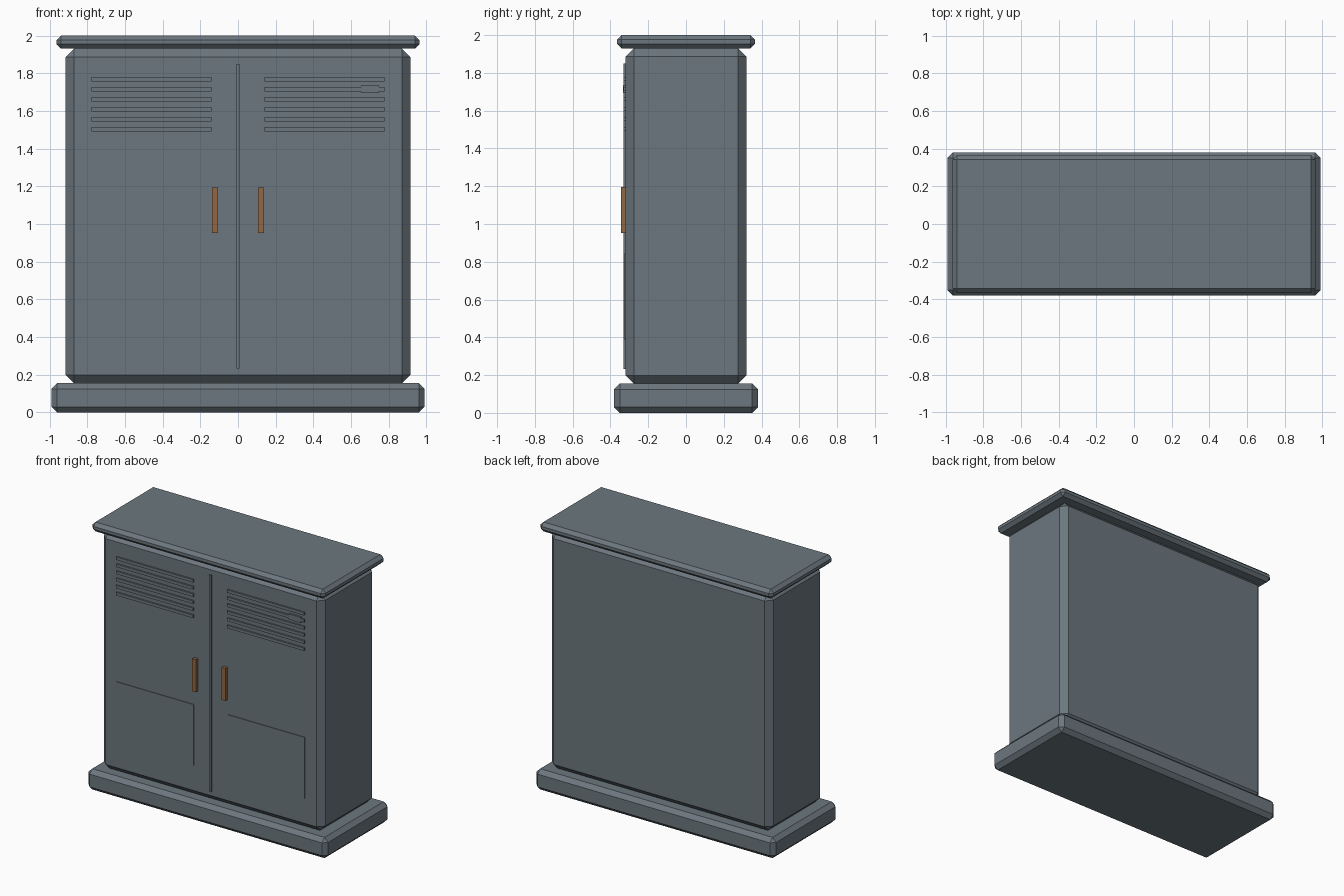
import bpy, bmesh

if "Cube" in bpy.data.objects:
    bpy.data.objects.remove(bpy.data.objects["Cube"])


def material(name, rgb):
    m = bpy.data.materials.new(name)
    m.diffuse_color = (*rgb, 1)
    m.use_nodes = True
    m.node_tree.nodes["Principled BSDF"].inputs["Base Color"].default_value = m.diffuse_color
    return m


GREY = material("blue_grey_metal", (0.150, 0.186, 0.210))
BROWN = material("brown_handle", (0.285, 0.135, 0.056))


def box(name, x, y, z, mat=GREY, bevel=0.0):
    """Flat-shaded box from (min, max) ranges, with optional chamfered edges."""
    bm = bmesh.new()
    bmesh.ops.create_cube(bm, size=1)
    for v in bm.verts:
        v.co = [(r[0] + r[1]) / 2 + c * (r[1] - r[0]) for c, r in zip(v.co, (x, y, z))]
    if bevel:
        bmesh.ops.bevel(bm, geom=bm.edges[:], offset=bevel, segments=1,
                        profile=0.5, affect='EDGES')
    me = bpy.data.meshes.new(name)
    bm.to_mesh(me)
    bm.free()
    me.materials.append(mat)
    ob = bpy.data.objects.new(name, me)
    bpy.context.collection.objects.link(ob)
    return ob


# Plinth, cabinet body and overhanging lid
box("plinth", (-0.99, 0.99), (-0.38, 0.38), (0, 0.155), bevel=0.03)
box("cabinet_body", (-0.915, 0.915), (-0.32, 0.32), (0.155, 1.93), bevel=0.044)
box("lid", (-0.963, 0.963), (-0.365, 0.365), (1.93, 2.0), bevel=0.024)

# Strip between the doors
box("door_seam", (-0.008, 0.008), (-0.331, -0.31), (0.232, 1.85))

# Door details, one set per side
for side, s in (("left", -1), ("right", 1)):
    door_x = sorted((s * 0.14, s * 0.777))
    for i in range(6):
        zc = 1.768 - i * 0.053
        box(f"{side}_vent_slat_{i + 1}", door_x, (-0.332, -0.31), (zc - 0.011, zc + 0.011))
    box(f"{side}_lower_panel", door_x, (-0.325, -0.31), (0.386, 0.843))
    box(f"{side}_handle", sorted((s * 0.107, s * 0.137)), (-0.345, -0.31),
        (0.952, 1.195), BROWN)

# Small plate over the right vent
box("vent_plate", (0.652, 0.748), (-0.333, -0.31), (1.694, 1.736))
